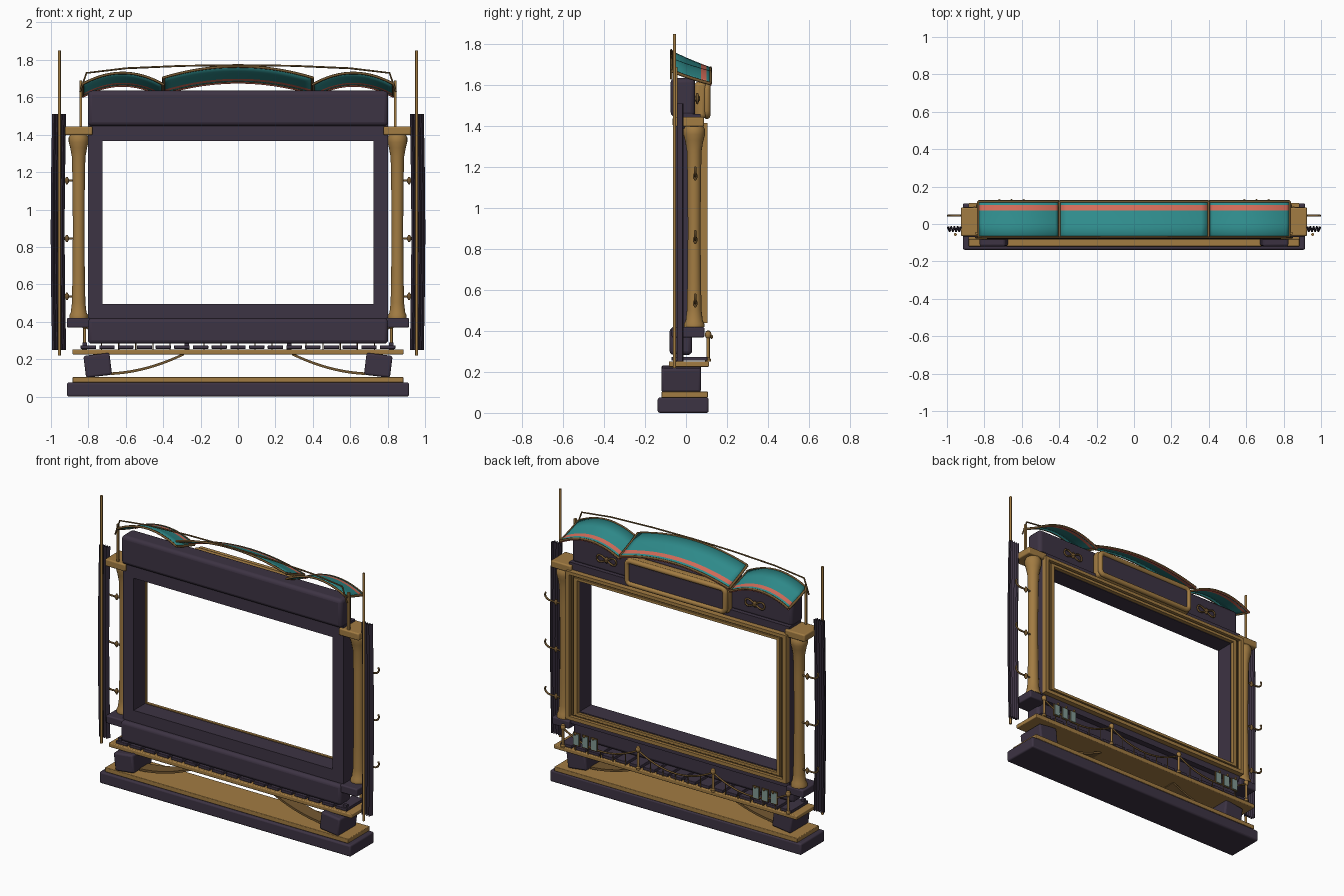
import bpy, bmesh, math
from mathutils import Vector

if "Cube" in bpy.data.objects:
    bpy.data.objects.remove(bpy.data.objects["Cube"])

def mat(name, rgb):
    m = bpy.data.materials.new(name)
    m.diffuse_color = (*rgb, 1)
    m.use_nodes = True
    m.node_tree.nodes["Principled BSDF"].inputs["Base Color"].default_value = m.diffuse_color
    return m

DARK = mat("dark aubergine", (0.046, 0.033, 0.056))
GOLD = mat("antique gold", (0.36, 0.20, 0.055))
BRONZE = mat("dark bronze", (0.17, 0.095, 0.03))
TEAL = mat("teal cloth", (0.028, 0.26, 0.26))
CORAL = mat("coral trim", (0.66, 0.15, 0.10))
CARD = mat("pale glass", (0.22, 0.32, 0.29))

def smooth(ob, deg=35):
    bpy.ops.object.select_all(action='DESELECT')
    ob.select_set(True)
    bpy.context.view_layer.objects.active = ob
    bpy.ops.object.shade_smooth_by_angle(angle=math.radians(deg))

def mesh(name, verts, faces, *mats):
    me = bpy.data.meshes.new(name)
    me.from_pydata(verts, [], faces)
    bm = bmesh.new()
    bm.from_mesh(me)
    bmesh.ops.recalc_face_normals(bm, faces=bm.faces)
    bm.to_mesh(me)
    bm.free()
    for m in mats:
        me.materials.append(m)
    ob = bpy.data.objects.new(name, me)
    bpy.context.collection.objects.link(ob)
    return ob

def box(name, x, y, z, m, bevel=0.006, tilt=0):
    """Box from (low, high) ranges, bevelled and tilted about y."""
    c = Vector((sum(x) / 2, sum(y) / 2, sum(z) / 2))
    h = [abs(r[1] - r[0]) / 2 for r in (x, y, z)]
    v = [(a * h[0], b * h[1], d * h[2]) for a in (-1, 1) for b in (-1, 1) for d in (-1, 1)]
    f = [(0, 1, 3, 2), (4, 6, 7, 5), (0, 4, 5, 1), (2, 3, 7, 6), (0, 2, 6, 4), (1, 5, 7, 3)]
    ob = mesh(name, v, f, m)
    ob.location = c
    ob.rotation_euler.y = tilt
    if bevel:
        b = ob.modifiers.new("bevel", 'BEVEL')
        b.width, b.segments = bevel, 3
        smooth(ob)
    return ob

def ring(name, xo, zo, xi, zi, y, m):
    """Rectangular picture-frame prism."""
    loops = []
    for (hx, zz) in ((xo, zo), (xi, zi)):
        for yy in y:
            loops += [(-hx, yy, zz[0]), (hx, yy, zz[0]), (hx, yy, zz[1]), (-hx, yy, zz[1])]
    f = []
    for a, b in ((0, 4), (4, 12), (12, 8), (8, 0)):
        for i in range(4):
            j = (i + 1) % 4
            f.append((a + i, a + j, b + j, b + i))
    return mesh(name, loops, f, m)

def tube(name, pts, r, m, cyclic=False, res=2):
    cu = bpy.data.curves.new(name, 'CURVE')
    cu.dimensions = '3D'
    cu.bevel_depth, cu.bevel_resolution, cu.use_fill_caps = r, res, True
    sp = cu.splines.new('POLY')
    sp.points.add(len(pts) - 1)
    for p, q in zip(sp.points, pts):
        p.co = (*q, 1)
    sp.use_cyclic_u = cyclic
    cu.materials.append(m)
    ob = bpy.data.objects.new(name, cu)
    bpy.context.collection.objects.link(ob)
    bpy.ops.object.select_all(action='DESELECT')
    ob.select_set(True)
    bpy.context.view_layer.objects.active = ob
    bpy.ops.object.convert(target='MESH')
    ob = bpy.context.object
    smooth(ob, 50)
    return ob

def lathe(name, x, y, prof, m, n=20):
    v = [(x + r * math.cos(2 * math.pi * i / n), y + r * math.sin(2 * math.pi * i / n), z)
         for r, z in prof for i in range(n)]
    f = [(k * n + i, k * n + (i + 1) % n, (k + 1) * n + (i + 1) % n, (k + 1) * n + i)
         for k in range(len(prof) - 1) for i in range(n)]
    f += [tuple(range(n)), tuple(range((len(prof) - 1) * n, len(prof) * n))]
    ob = mesh(name, v, f, m)
    smooth(ob)
    return ob

# base, shelf and beams
box("base", (-.915, .915), (-.138, .11), (0, .075), DARK, .01)
box("base_plate", (-.885, .885), (-.12, .107), (.075, .104), GOLD, .004)
box("shelf", (-.885, .885), (-.083, .112), (.225, .252), GOLD, .005)
box("lower_beam", (-.803, .803), (-.08, .03), (.283, .418), DARK, .02)
box("upper_beam", (-.803, .803), (-.075, .045), (1.447, 1.635), DARK, .022)

# stage frame with stepped trim on the back
ring("stage_frame", .803, (.40, 1.46), .725, (.495, 1.365), (-.05, .07), DARK)
ring("trim_backing", .803, (.44, 1.415), .728, (.49, 1.368), (.068, .085), GOLD)
ring("trim_outer", .803, (.44, 1.415), .778, (.463, 1.394), (.08, .105), GOLD)
ring("trim_inner", .750, (.478, 1.382), .727, (.494, 1.366), (.08, .098), GOLD)
ring("trim_line", .768, (.470, 1.388), .760, (.474, 1.385), (.08, .092), BRONZE)

# central sign panel on the back
box("sign_body", (-.372, .372), (.04, .10), (1.437, 1.617), GOLD, .02)
rim = []
for cx, cz, a0 in ((.332, 1.577, 0), (-.332, 1.577, 90), (-.332, 1.477, 180), (.332, 1.477, 270)):
    for k in range(5):
        a = math.radians(a0 + k * 22.5)
        rim.append((cx + .025 * math.cos(a), .102, cz + .025 * math.sin(a)))
tube("sign_rim", rim, .017, GOLD, True, 3)
box("sign_face", (-.345, .345), (.098, .106), (1.465, 1.59), DARK, 0)

# bridge deck planks, posts and ropes
for i in range(17):
    x = -.8 + i * .1
    box("plank", (x - .041, x + .041), (-.07, .105), (.255, .274), DARK, .003)
posts = (-.82, -.273, .273, .82)
for x in posts:
    lathe("rope_post", x, .108, [(.014, .25), (.014, .262), (.008, .27), (.008, .365), (.014, .372),
                                 (.016, .385), (.012, .397), (.003, .403)], GOLD, 12)
    box("deck_clip", (x - .012, x + .012), (-.06, -.04), (.25, .29), DARK, 0)
for a, b in zip(posts, posts[1:]):
    sag = lambda t: .375 - .08 * 4 * t * (1 - t)
    tube("sagging_rope", [(a + (b - a) * k / 14, .108, sag(k / 14)) for k in range(15)], .006, BRONZE)
    for k in range(1, 6):
        x = a + (b - a) * k / 6
        tube("drop_rope", [(x, .108, .252), (x, .108, sag(k / 6))], .003, BRONZE, res=1)

# side awnings and centre awning: arched sheets sloping down to the back
def awning(name, x0, x1, peak, rise, drop):
    ys = [-.07, 0, .072, .082, .088, .1, .12]
    n = 20
    def pt(u, y):
        s = (y + .07) / .19
        return (x0 + (x1 - x0) * u, y, peak - rise * (2 * u - 1) ** 2 - drop * s - .004 * math.sin(s * math.pi))
    v = [pt(i / n, y) for y in ys for i in range(n + 1)]
    f = [(r * (n + 1) + i, r * (n + 1) + i + 1, (r + 1) * (n + 1) + i + 1, (r + 1) * (n + 1) + i)
         for r in range(len(ys) - 1) for i in range(n)]
    ob = mesh(name, v, f, TEAL, CORAL)
    for p in ob.data.polygons:
        if .075 < p.center.y < .083 or .09 < p.center.y < .1 or p.center.y > .075 and p.center.y < .1:
            p.material_index = 1
    s = ob.modifiers.new("cloth", 'SOLIDIFY')
    s.thickness, s.offset = .007, 0
    smooth(ob)
    for y in (-.07, .12):
        tube("awning_edge", [pt(i / n, y) for i in range(n + 1)], .007, BRONZE)
    for u in (0, 1):
        tube("awning_rib", [pt(u, y) for y in ys], .008, BRONZE)
    tube("awning_hem", [(a, b, c - .008) for a, b, c in (pt(i / n, .12) for i in range(n + 1))], .004, CORAL)

awning("centre_awning", -.398, .398, 1.765, .06, .08)
for s in (-1, 1):
    awning("side_awning", s * .402, s * .832, 1.73, .06, .062)

# wire above the awnings
half = [(.845, 1.63), (.81, 1.73), (.6, 1.755), (.3, 1.768)]
wire = [(-x, -.072, z) for x, z in half] + [(0, -.072, 1.772)] + [(x, -.072, z) for x, z in half[::-1]]
tube("top_wire", wire, .005, BRONZE)

for s in (-1, 1):
    # tilted foot and leaf spring
    box("foot", (s * .75 - .07, s * .75 + .07), (-.12, .073), (.108, .226), DARK, .012, s * math.radians(7))
    arc = [(.68 - .39 * t, .115 + .02 * t + .085 * t * t) for t in (k / 10 for k in range(11))]
    v = [(s * x, y, z + d) for x, z in arc for y, d in ((-.06, 0), (.03, 0), (.03, .014), (-.06, .014))]
    f = [(4 * k + i, 4 * k + (i + 1) % 4, 4 * k + 4 + (i + 1) % 4, 4 * k + 4 + i)
         for k in range(10) for i in range(4)] + [(0, 1, 2, 3), (40, 41, 42, 43)]
    mesh("leaf_spring", v, f, BRONZE)
    # column with plinth and capital
    xs = lambda a, b: (min(s * a, s * b), max(s * a, s * b))
    box("column_plinth", xs(.79, .915), (-.07, .09), (.368, .42), DARK, .008)
    lathe("column", s * .852, .04, [(.05, .42), (.05, .435), (.042, .45), (.036, .50), (.033, .65), (.031, .9),
          (.033, 1.15), (.036, 1.28), (.045, 1.33), (.053, 1.36), (.053, 1.385), (.045, 1.40)], GOLD)
    box("column_capital", xs(.778, .925), (-.065, .088), (1.398, 1.445), GOLD, .008)
    box("awning_post", xs(.834, .847), (-.055, -.042), (1.44, 1.69), GOLD, 0)
    # outer pole and pleated curtain
    tube("curtain_pole", [(s * .955, -.056, .22), (s * .955, -.056, 1.85)], .008, GOLD)
    rows, cols = 12, 9
    v = [(s * (.922 + .068 * c / (cols - 1) + .008 * math.sin(math.pi * r / rows)),
          -.04 if c % 2 else -.015, .25 + 1.26 * r / rows) for r in range(rows + 1) for c in range(cols)]
    f = [(r * cols + c, r * cols + c + 1, (r + 1) * cols + c + 1, (r + 1) * cols + c)
         for r in range(rows) for c in range(cols - 1)]
    cur = mesh("pleated_curtain", v, f, DARK)
    so = cur.modifiers.new("cloth", 'SOLIDIFY')
    so.thickness, so.offset = .007, 0
    # side hooks
    for z in (1.155, .845, .535):
        pts = [(s * .875, .045, z), (s * .93, .045, z)]
        pts += [(s * (.955 + .04 * math.sin(a)), .045, z + .015 - .03 * math.cos(a) + .015)
                for a in (math.radians(d) for d in range(0, 121, 20))]
        tube("side_hook", pts, .006, BRONZE)
        lathe("hook_boss", s * .915, .045, [(.004, z - .02), (.012, z - .006), (.012, z + .006), (.004, z + .02)],
              BRONZE, 10)
    # scroll handle on the upper beam
    tube("scroll_handle", [(s * .54 + .07 * math.cos(a), .055, 1.535 + .022 * math.sin(2 * a))
                           for a in (k * math.pi / 12 for k in range(24))], .006, BRONZE, True)
    lathe("handle_knob", s * .54, .055, [(.004, 1.515), (.014, 1.528), (.014, 1.542), (.004, 1.555)], BRONZE, 12)
    # small glass cards hanging over the deck
    for x in (.59, .655, .72):
        box("glass_card", xs(x - .02, x + .02), (.112, .118), (.295, .365), CARD, 0)
        box("card_frame", xs(x - .025, x + .025), (.107, .113), (.288, .372), BRONZE, 0)
        lathe("card_bead", s * x, .125, [(.003, .362), (.008, .368), (.008, .374), (.003, .38)], GOLD, 8)
